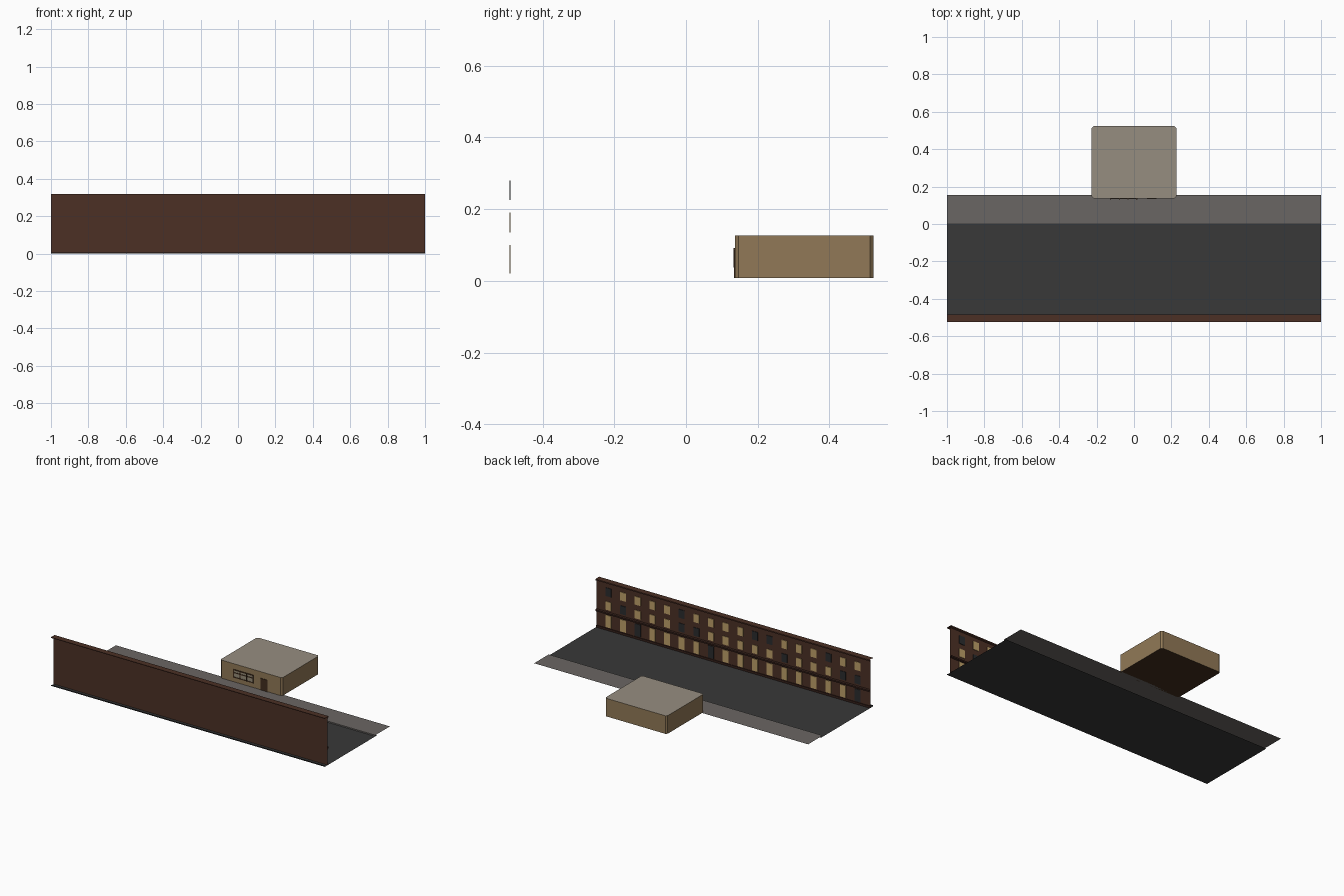
import bpy, bmesh

if "Cube" in bpy.data.objects:
    bpy.data.objects.remove(bpy.data.objects["Cube"])

def mat(name, r, g, b):
    """Flat colour given as sRGB 0-255, stored linear."""
    lin = lambda c: (c / 255 / 12.92) if c < 11 else ((c / 255 + 0.055) / 1.055) ** 2.4
    m = bpy.data.materials.new(name)
    m.diffuse_color = (lin(r), lin(g), lin(b), 1)
    m.use_nodes = True
    m.node_tree.nodes["Principled BSDF"].inputs["Base Color"].default_value = m.diffuse_color
    return m

ASPHALT = mat("asphalt", 56, 56, 56)
PAVING = mat("paving", 106, 102, 99)
BRICK = mat("brick", 76, 48, 37)
TRIM = mat("dark trim", 52, 32, 26)
LIT = mat("lit window", 190, 160, 105)
DARK = mat("dark window", 42, 44, 46)
TAN = mat("tan wall", 145, 121, 87)
ROOF = mat("roof", 150, 141, 128)
WOOD = mat("dark wood", 66, 46, 30)
GLASS = mat("shop glass", 150, 140, 120)

def make(name, bm, *mats):
    me = bpy.data.meshes.new(name)
    bm.to_mesh(me)
    bm.free()
    for m in mats:
        me.materials.append(m)
    ob = bpy.data.objects.new(name, me)
    bpy.context.collection.objects.link(ob)
    return ob

def add_box(bm, x0, x1, y0, y1, z0, z1, mi=0):
    r = bmesh.ops.create_cube(bm, size=1)
    for v in r["verts"]:
        v.co = ((x0 + x1) / 2 + v.co.x * (x1 - x0), (y0 + y1) / 2 + v.co.y * (y1 - y0),
                (z0 + z1) / 2 + v.co.z * (z1 - z0))
        for f in v.link_faces:
            f.material_index = mi

def box(name, m, *dims):
    bm = bmesh.new()
    add_box(bm, *dims)
    return make(name, bm, m)

def strip(name, m, profile):
    """Open sheet: a (y, z) profile swept along the whole street."""
    bm = bmesh.new()
    rows = [[bm.verts.new((x, y, z)) for x in (-1, 1)] for y, z in profile]
    for a, b in zip(rows, rows[1:]):
        bm.faces.new((a[0], a[1], b[1], b[0]))
    return make(name, bm, m)

# street sheets
strip("road", ASPHALT, [(-0.523, 0.007), (-0.523, 0), (0.02, 0)])
strip("sidewalk", PAVING, [(0.003, 0), (0.003, 0.008), (0.155, 0.008)])

# long facade with cornice and ledge strips
WY = -0.493
strip("facade_wall", BRICK, [(WY, 0.0), (WY, 0.318)])
strip("top_cornice", BRICK, [(-0.523, 0.316), (-0.523, 0.32), (-0.484, 0.32), (-0.484, 0.312), (WY, 0.308)])
strip("shop_ledge", TRIM, [(WY, 0.122), (-0.484, 0.118), (-0.484, 0.108), (WY, 0.104)])
strip("facade_base", TRIM, [(WY, 0.014), (-0.489, 0.014), (-0.489, 0.0)])

# rows of windows on the street side, 1 = lit
rows = [(0.02, 0.1, "110111101111111110"),
        (0.135, 0.19, "101110011111011100"),
        (0.225, 0.28, "011110111100111011")]
bm = bmesh.new()
for z0, z1, pattern in rows:
    for i, c in enumerate(pattern):
        x = 0.91 - i * 0.107
        add_box(bm, x - 0.021, x + 0.021, WY + 0.0005, -0.489, z0, z1, 0 if c == "1" else 1)
make("facade_windows", bm, LIT, DARK)

# small building with cut vertical corners
bm = bmesh.new()
add_box(bm, -0.226, 0.226, 0.137, 0.523, 0.008, 0.127)
edges = [e for e in bm.edges if abs(e.verts[0].co.z - e.verts[1].co.z) > 0.05]
bmesh.ops.bevel(bm, geom=edges, offset=0.01, segments=1, affect='EDGES')
bm.normal_update()
for f in bm.faces:
    f.material_index = 1 if f.normal.z > 0.5 else 2 if f.normal.z < -0.5 else 0
make("small_building", bm, TAN, ROOF, WOOD)

# shop window with bars, and door
FY = 0.137
box("window_glass", GLASS, -0.125, 0.015, FY - 0.002, FY + 0.001, 0.04, 0.088)
bm = bmesh.new()
for x in (-0.125, -0.078, -0.032, 0.015):
    add_box(bm, x - 0.003, x + 0.003, FY - 0.005, FY, 0.037, 0.091)
for z in (0.04, 0.07, 0.088):
    add_box(bm, -0.128, 0.018, FY - 0.004, FY, z - 0.003, z + 0.003)
make("window_frame", bm, WOOD)
box("door", WOOD, 0.07, 0.12, FY - 0.003, FY + 0.001, 0.008, 0.085)
